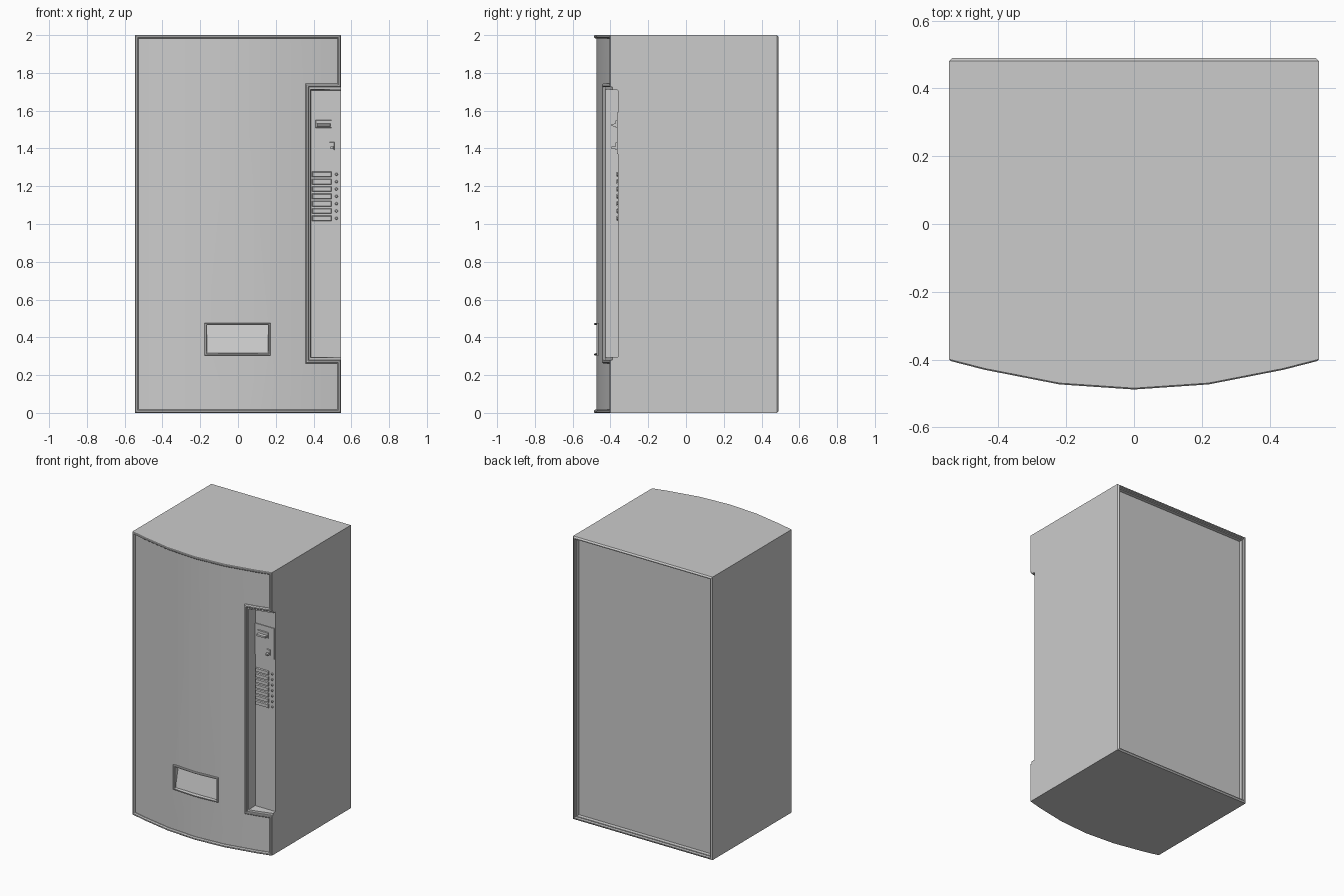
import bpy, bmesh, math
from mathutils import Vector

cube = bpy.data.objects.get("Cube")
if cube:
    bpy.data.objects.remove(cube, do_unlink=True)

grey = bpy.data.materials.new("plain grey")
grey.use_nodes = True
grey.diffuse_color = (0.6, 0.6, 0.6, 1)
grey.node_tree.nodes["Principled BSDF"].inputs["Base Color"].default_value = (0.6, 0.6, 0.6, 1)

# Bowed front, as points of (x, y) seen from above
BOW = [(-0.545, -0.395), (-0.44, -0.422), (-0.22, -0.465), (0, -0.48),
       (0.22, -0.465), (0.44, -0.422), (0.545, -0.395)]


def front_y(x):
    for (x0, y0), (x1, y1) in zip(BOW, BOW[1:]):
        if x <= x1 + 1e-6:
            return y0 + (y1 - y0) * (x - x0) / (x1 - x0)
    return BOW[-1][1]


def finish(bm, name, smooth=True):
    bmesh.ops.recalc_face_normals(bm, faces=bm.faces[:])
    mesh = bpy.data.meshes.new(name)
    bm.to_mesh(mesh)
    bm.free()
    mesh.materials.append(grey)
    obj = bpy.data.objects.new(name, mesh)
    bpy.context.collection.objects.link(obj)
    if smooth:
        smooth_edges(obj)
    return obj


def activate(obj):
    bpy.ops.object.select_all(action='DESELECT')
    obj.select_set(True)
    bpy.context.view_layer.objects.active = obj


def smooth_edges(obj):
    activate(obj)
    bpy.ops.object.shade_smooth_by_angle(angle=math.radians(25))


def loft(bm, rings, loop=False):
    """Skin a list of equal point rings; cap the ends unless looped."""
    rows = [[bm.verts.new(p) for p in ring] for ring in rings]
    n = len(rows[0])
    pairs = list(zip(rows, rows[1:])) + ([(rows[-1], rows[0])] if loop else [])
    for a, b in pairs:
        for i in range(n):
            j = (i + 1) % n
            bm.faces.new((a[i], a[j], b[j], b[i]))
    if not loop:
        bm.faces.new(rows[0])
        bm.faces.new(rows[-1])


def rect(x0, x1, z0, z1, y):
    return [(x0, y, z0), (x1, y, z0), (x1, y, z1), (x0, y, z1)]


def box(name, x0, x1, z0, z1, y_back, y_front, taper=0.0):
    bm = bmesh.new()
    loft(bm, [rect(x0, x1, z0, z1, y_back),
              rect(x0 + taper, x1 - taper, z0 + taper, z1 - taper, y_front)])
    return finish(bm, name, False)


def cut(obj, cutter):
    cutter.hide_render = True
    mod = obj.modifiers.new("cut", 'BOOLEAN')
    mod.operation = 'DIFFERENCE'
    mod.solver = 'EXACT'
    mod.object = cutter
    activate(obj)
    bpy.ops.object.modifier_apply(modifier=mod.name)
    bpy.data.objects.remove(cutter, do_unlink=True)


def trim(name, corners, section):
    """Moulding along a counter-clockwise (x, z) outline, bent to the bow."""
    pts = []
    for a, b in zip(corners, corners[1:] + corners[:1]):
        a, b = Vector(a), Vector(b)
        pts.append(a)
        if abs(a.y - b.y) < 1e-6:
            lo, hi = sorted((a.x, b.x))
            xs = [x for x, _ in BOW if lo + 0.03 < x < hi - 0.03]
            pts += [Vector((x, a.y)) for x in sorted(xs, reverse=a.x > b.x)]
    rings = []
    for inset, dy in section:
        ring = []
        for i, p in enumerate(pts):
            d0 = (p - pts[i - 1]).normalized()
            d1 = (pts[(i + 1) % len(pts)] - p).normalized()
            n0, n1 = Vector((-d0.y, d0.x)), Vector((-d1.y, d1.x))
            q = p + (n0 + n1) * inset / (1 + n0.dot(n1))
            ring.append((q.x, front_y(q.x) + dy, q.y))
        rings.append(ring)
    bm = bmesh.new()
    loft(bm, rings, loop=True)
    return finish(bm, name)


# Cabinet: bowed prism, chamfered back edge, recessed back panel
bm = bmesh.new()
plan = [(x, y + 0.006) for x, y in BOW] + [(0.545, 0.49), (-0.545, 0.49)]
loft(bm, [[(x, y, z) for x, y in plan] for z in (0, 2)])
bmesh.ops.recalc_face_normals(bm, faces=bm.faces[:])


def back_face():
    return max(bm.faces, key=lambda f: f.normal.y * f.calc_area())


bm.normal_update()
bmesh.ops.bevel(bm, geom=back_face().edges[:], offset=0.009, segments=1, affect='EDGES')
for width, depth in ((0.008, 0), (0.004, -0.015), (0.008, 0), (0.002, -0.025)):
    bm.normal_update()
    bmesh.ops.inset_region(bm, faces=[back_face()], thickness=width, depth=depth)
cabinet = finish(bm, "cabinet", False)

# Control recess, open to the side, with slightly drafted walls
bm = bmesh.new()
loft(bm, [rect(0.387, 0.7, 0.297, 1.708, -0.36), rect(0.372, 0.7, 0.282, 1.723, -0.6)])
cut(cabinet, finish(bm, "recess_cutter", False))

# Delivery opening with a leaning flap
bm = bmesh.new()
lean = [(-0.6, 0.315), (-0.462, 0.315), (-0.428, 0.465), (-0.6, 0.465)]
loft(bm, [[(x, y, z) for y, z in lean] for x in (-0.165, 0.16)])
cut(cabinet, finish(bm, "delivery_cutter", False))
smooth_edges(cabinet)

# Mouldings around the door and the delivery opening
trim("door_trim",
     [(-0.545, 0), (0.545, 0), (0.545, 0.28), (0.375, 0.28),
      (0.375, 1.725), (0.545, 1.725), (0.545, 2), (-0.545, 2)],
     [(0, 0.012), (0, -0.004), (0.004, -0.008), (0.012, -0.008), (0.018, 0), (0.018, 0.012)])
trim("delivery_trim", [(-0.177, 0.303), (0.172, 0.303), (0.172, 0.477), (-0.177, 0.477)],
     [(0, 0.012), (0, -0.003), (0.003, -0.006), (0.009, -0.006), (0.013, 0), (0.013, 0.012)])

# Payment plate, note slot and coin return
FACE = -0.36
box("payment_plate", 0.39, 0.538, 1.37, 1.59, FACE + 0.002, FACE - 0.005)
box("note_slot_frame", 0.41, 0.497, 1.508, 1.552, FACE, FACE - 0.012, 0.003)
box("note_slot_lip", 0.417, 0.49, 1.516, 1.532, FACE, FACE - 0.034, 0.002)
box("coin_frame", 0.482, 0.512, 1.39, 1.435, FACE, FACE - 0.012, 0.003)
box("coin_lever", 0.488, 0.506, 1.396, 1.412, FACE, FACE - 0.034, 0.002)

# Selection buttons, each with a small round lamp
for i in range(7):
    z = 1.03 + i * 0.0388
    box("selection_button", 0.392, 0.496, z - 0.015, z + 0.015, FACE + 0.002, FACE - 0.009, 0.004)
    bm = bmesh.new()
    loft(bm, [[(0.521 + r * math.cos(k * math.pi / 4), y, z + r * math.sin(k * math.pi / 4))
               for k in range(8)]
              for r, y in ((0.008, FACE + 0.002), (0.008, FACE - 0.004), (0.005, FACE - 0.008))])
    finish(bm, "selection_lamp", False)
